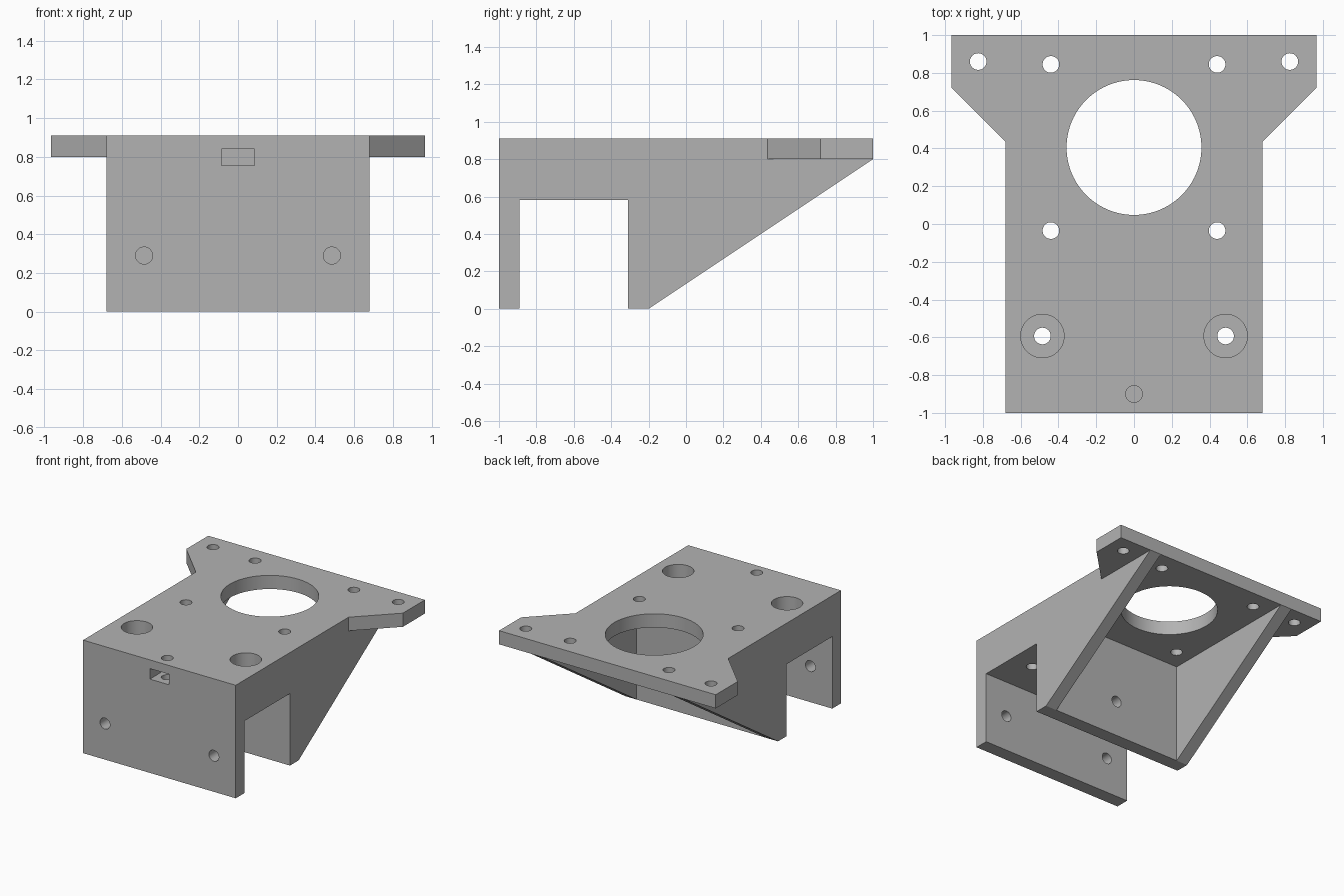
import bpy, bmesh, math
from mathutils import Matrix, Vector

cube = bpy.data.objects.get("Cube")
if cube:
    bpy.data.objects.remove(cube, do_unlink=True)

TOP, PLATE, WALL = 0.91, 0.80, 0.11   # top height, plate underside, wall thickness
HALF, EAR = 0.68, 0.965               # half widths of body and ears
HOLE = 0.044                          # screw hole radius

grey = bpy.data.materials.new("plain_grey")
grey.use_nodes = True
grey.diffuse_color = (0.45, 0.45, 0.45, 1)
grey.node_tree.nodes["Principled BSDF"].inputs["Base Color"].default_value = grey.diffuse_color


def make_object(name, bm):
    bmesh.ops.recalc_face_normals(bm, faces=bm.faces)
    mesh = bpy.data.meshes.new(name)
    bm.to_mesh(mesh)
    bm.free()
    mesh.materials.append(grey)
    obj = bpy.data.objects.new(name, mesh)
    bpy.context.collection.objects.link(obj)
    return obj


def prism(name, points, direction):
    """Extrude a closed outline along a direction."""
    bm = bmesh.new()
    face = bm.faces.new([bm.verts.new(p) for p in points])
    solid = bmesh.ops.extrude_face_region(bm, geom=[face])
    moved = [v for v in solid["geom"] if isinstance(v, bmesh.types.BMVert)]
    bmesh.ops.translate(bm, verts=moved, vec=direction)
    return make_object(name, bm)


def box(name, low, high):
    low, high = Vector(low), Vector(high)
    bm = bmesh.new()
    bmesh.ops.create_cube(bm, size=1, matrix=Matrix.Translation((low + high) / 2)
                          @ Matrix.Diagonal((high - low).to_4d()))
    return make_object(name, bm)


def cylinder(name, radius, start, end, sides=48):
    start, end = Vector(start), Vector(end)
    axis = end - start
    bm = bmesh.new()
    bmesh.ops.create_cone(bm, cap_ends=True, segments=sides, radius1=radius, radius2=radius,
                          depth=axis.length, matrix=Matrix.Translation((start + end) / 2)
                          @ axis.to_track_quat("Z", "Y").to_matrix().to_4x4())
    return make_object(name, bm)


def combine(target, tool, operation="DIFFERENCE"):
    mod = target.modifiers.new("shape", "BOOLEAN")
    mod.operation, mod.solver, mod.object = operation, "EXACT", tool
    bpy.context.view_layer.objects.active = target
    bpy.ops.object.modifier_apply(modifier=mod.name)
    bpy.data.objects.remove(tool, do_unlink=True)


# Body: side profile with the sloped rear and the channel between the walls
profile = [(-1, 0), (-1 + WALL, 0), (-1 + WALL, 0.58), (-0.31, 0.58), (-0.31, 0),
           (-0.2, 0), (1, PLATE), (1, TOP), (-1, TOP)]
bracket = prism("motor_bracket", [(-HALF, y, z) for y, z in profile], (2 * HALF, 0, 0))

# Mounting ears at the rear of the top plate
for side in (-1, 1):
    outline = [(HALF - 0.08, 1), (EAR, 1), (EAR, 0.72), (HALF, 0.435), (HALF - 0.08, 0.435)]
    ear = prism("ear", [(side * x, y, PLATE) for x, y in outline], (0, 0, TOP - PLATE))
    combine(bracket, ear, "UNION")

# Rear pocket between the two ribs, and the large round opening
rib = HALF - 0.10
combine(bracket, box("pocket", (-rib, -0.2, -0.1), (rib, 1.2, PLATE)))
combine(bracket, cylinder("opening", 0.357, (0, 0.405, 0.7), (0, 0.405, 1), 96))

# Paired holes
for side in (-1, 1):
    for x, y in [(0.825, 0.86), (0.44, 0.845), (0.44, -0.035)]:
        combine(bracket, cylinder("plate_hole", HOLE, (side * x, y, 0.7), (side * x, y, 1)))
    x, y = side * 0.485, -0.593
    combine(bracket, cylinder("bolt_hole", HOLE, (x, y, 0.5), (x, y, 1)))
    combine(bracket, cylinder("counterbore", 0.115, (x, y, 0.69), (x, y, 1)))
    combine(bracket, cylinder("front_hole", HOLE, (x, -1.1, 0.29), (x, -0.8, 0.29)))

# Centre hole in the inner wall, nut slot in the front and its screw hole
combine(bracket, cylinder("inner_hole", HOLE, (0, -0.4, 0.29), (0, -0.1, 0.29)))
combine(bracket, cylinder("nut_screw_hole", HOLE, (0, -0.9, 0.64), (0, -0.9, 1)))
combine(bracket, box("nut_slot", (-0.085, -1.1, 0.755), (0.085, -0.82, 0.84)))

# Smooth round holes, crisp edges
bpy.ops.object.select_all(action="DESELECT")
bracket.select_set(True)
bpy.context.view_layer.objects.active = bracket
bpy.ops.object.shade_smooth_by_angle(angle=math.radians(30))
